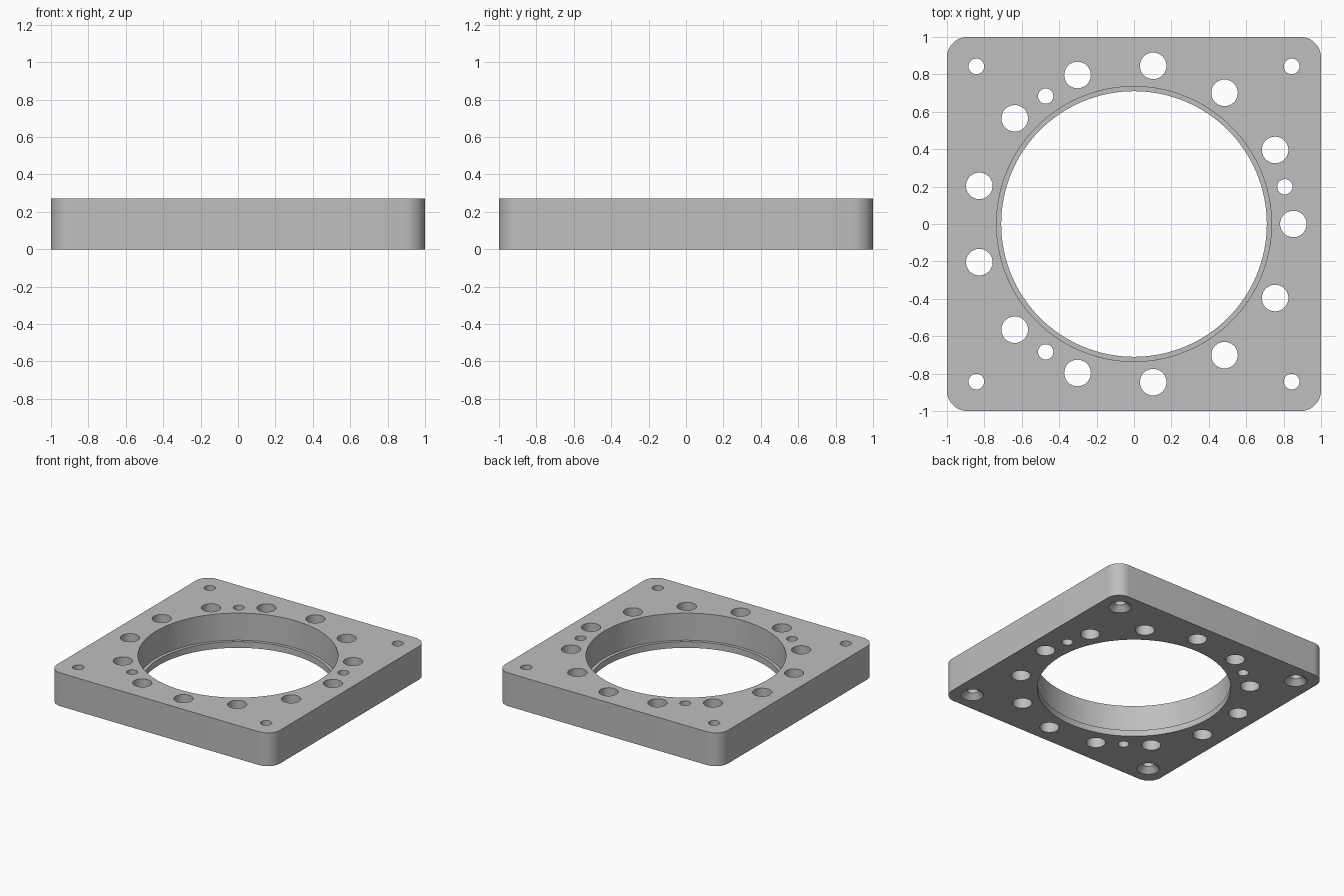
import bpy, bmesh, math

if "Cube" in bpy.data.objects:
    bpy.data.objects.remove(bpy.data.objects["Cube"])

HEIGHT = 0.27
CORNER = 0.11

# One flat grey for the machined metal
metal = bpy.data.materials.new("metal_grey")
metal.diffuse_color = (0.52, 0.52, 0.52, 1)
metal.use_nodes = True
metal.node_tree.nodes["Principled BSDF"].inputs["Base Color"].default_value = metal.diffuse_color


def add_turned(bm, x, y, profile, segments):
    """Closed turned solid at (x, y); profile is (radius, z) from bottom to top."""
    rings = []
    for r, z in profile:
        rings.append([bm.verts.new((x + r * math.cos(math.tau * i / segments),
                                    y + r * math.sin(math.tau * i / segments), z))
                      for i in range(segments)])
    for low, high in zip(rings, rings[1:]):
        for i in range(segments):
            j = (i + 1) % segments
            bm.faces.new((low[i], low[j], high[j], high[i]))
    bm.faces.new(rings[0][::-1])
    bm.faces.new(rings[-1])


def make_object(bm, name):
    bmesh.ops.recalc_face_normals(bm, faces=bm.faces[:])
    mesh = bpy.data.meshes.new(name)
    bm.to_mesh(mesh)
    bm.free()
    mesh.materials.append(metal)
    obj = bpy.data.objects.new(name, mesh)
    bpy.context.collection.objects.link(obj)
    return obj


# Square plate with rounded vertical corners
bm = bmesh.new()
outline = []
for k, (sx, sy) in enumerate([(1, 1), (-1, 1), (-1, -1), (1, -1)]):
    for i in range(13):
        a = math.radians(90 * k + 90 * i / 12)
        outline.append(bm.verts.new((sx * (1 - CORNER) + CORNER * math.cos(a),
                                     sy * (1 - CORNER) + CORNER * math.sin(a), 0)))
base = bm.faces.new(outline)
top = bmesh.ops.extrude_face_region(bm, geom=[base], use_keep_orig=True)
bmesh.ops.translate(bm, vec=(0, 0, HEIGHT),
                    verts=[v for v in top["geom"] if isinstance(v, bmesh.types.BMVert)])
plate = make_object(bm, "flange_plate")

# Cutter: all openings, none overlapping
LOW, HIGH = -0.05, HEIGHT + 0.05
bm = bmesh.new()
# Stepped centre bore with a thin lip at the bottom
add_turned(bm, 0, 0, [(0.71, LOW), (0.71, 0.05), (0.735, 0.05), (0.735, HIGH)], 128)
# Ring of thirteen large holes
step = math.tau / 13
for i in range(13):
    add_turned(bm, 0.852 * math.cos(i * step), 0.852 * math.sin(i * step),
               [(0.071, LOW), (0.071, HIGH)], 40)
# Three small holes midway between large ones
for i in (0.5, 4.5, 8.5):
    add_turned(bm, 0.831 * math.cos(i * step), 0.831 * math.sin(i * step),
               [(0.041, LOW), (0.041, HIGH)], 32)
# Corner screw holes, countersunk from below
for sx in (-1, 1):
    for sy in (-1, 1):
        add_turned(bm, 0.843 * sx, 0.843 * sy,
                   [(0.083, LOW), (0.083, 0), (0.042, 0.041), (0.042, HIGH)], 32)
cutter = make_object(bm, "hole_cutter")
cutter.hide_render = True

# Cut the openings, then drop the cutter
cut = plate.modifiers.new("openings", 'BOOLEAN')
cut.operation = 'DIFFERENCE'
cut.solver = 'EXACT'
cut.object = cutter
bpy.context.view_layer.objects.active = plate
plate.select_set(True)
bpy.ops.object.modifier_apply(modifier=cut.name)
bpy.data.objects.remove(cutter)

# Smooth round walls, crisp rims
bpy.ops.object.shade_smooth_by_angle(angle=math.radians(30))
